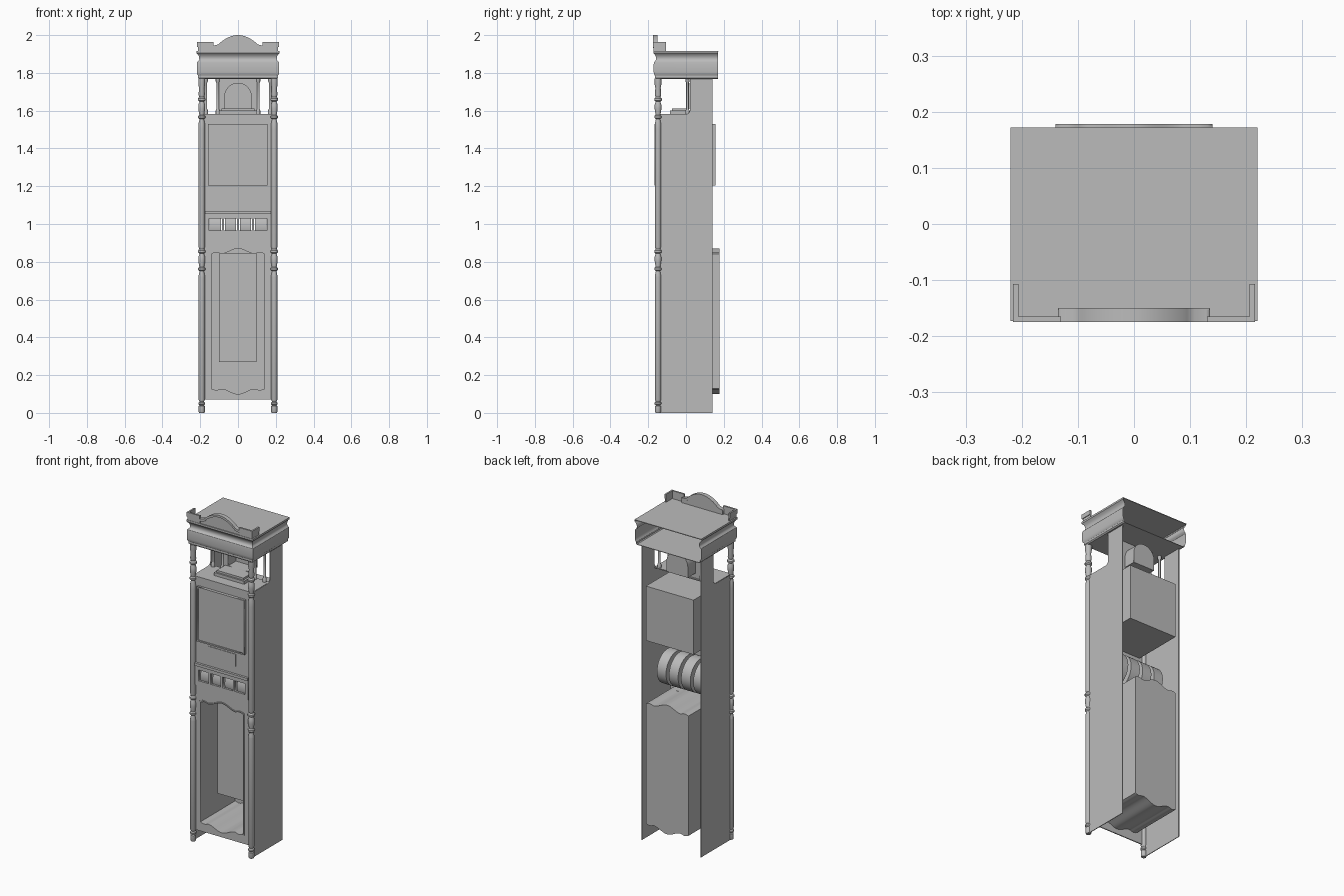
import bpy, bmesh, math
from mathutils import Matrix

if "Cube" in bpy.data.objects:
    bpy.data.objects.remove(bpy.data.objects["Cube"], do_unlink=True)

grey = bpy.data.materials.new("plain grey")
grey.use_nodes = True
TONE = (0.5, 0.5, 0.5, 1)
grey.diffuse_color = TONE
grey.node_tree.nodes["Principled BSDF"].inputs["Base Color"].default_value = TONE

FRONT = Matrix(((1, 0, 0, 0), (0, 0, -1, 0), (0, 1, 0, 0), (0, 0, 0, 1)))
SIDE = Matrix(((0, 0, 1, 0), (1, 0, 0, 0), (0, 1, 0, 0), (0, 0, 0, 1)))


def finish(name, bm, smooth=False):
    mesh = bpy.data.meshes.new(name)
    bm.to_mesh(mesh)
    bm.free()
    mesh.materials.clear()
    mesh.materials.append(grey)
    ob = bpy.data.objects.new(name, mesh)
    bpy.context.collection.objects.link(ob)
    if smooth:
        bpy.ops.object.select_all(action='DESELECT')
        ob.select_set(True)
        bpy.context.view_layer.objects.active = ob
        bpy.ops.object.shade_smooth_by_angle(angle=math.radians(35))
    return ob


def box(name, x0, x1, y0, y1, z0, z1):
    bm = bmesh.new()
    bmesh.ops.create_cube(bm, size=1)
    bmesh.ops.scale(bm, vec=(x1 - x0, y1 - y0, z1 - z0), verts=bm.verts)
    bmesh.ops.translate(bm, vec=((x0 + x1) / 2, (y0 + y1) / 2, (z0 + z1) / 2), verts=bm.verts)
    return finish(name, bm)


def plate(name, loops, a, b, frame=FRONT, filled=True, smooth=False):
    """Extrude flat outlines (inner ones become holes) from a to b across the frame."""
    cu = bpy.data.curves.new(name, 'CURVE')
    cu.dimensions = '2D'
    cu.fill_mode = 'BOTH' if filled else 'NONE'
    cu.extrude = abs(b - a) / 2
    for loop in loops:
        sp = cu.splines.new('POLY')
        sp.points.add(len(loop) - 1)
        sp.use_cyclic_u = True
        for p, (u, v) in zip(sp.points, loop):
            p.co = (u, v, 0, 1)
    tmp = bpy.data.objects.new(name + "_outline", cu)
    bpy.context.collection.objects.link(tmp)
    dg = bpy.context.evaluated_depsgraph_get()
    mesh = bpy.data.meshes.new_from_object(tmp.evaluated_get(dg))
    bm = bmesh.new()
    bm.from_mesh(mesh)
    bpy.data.objects.remove(tmp)
    bpy.data.curves.remove(cu)
    bpy.data.meshes.remove(mesh)
    bmesh.ops.remove_doubles(bm, verts=bm.verts, dist=1e-5)
    mid = (a + b) / 2
    shift = (0, mid, 0) if frame is FRONT else (mid, 0, 0)
    bmesh.ops.transform(bm, matrix=Matrix.Translation(shift) @ frame, verts=bm.verts)
    if filled:
        bmesh.ops.recalc_face_normals(bm, faces=bm.faces)
    return finish(name, bm, smooth)


def lathe(name, profile, x, y, sides=16):
    bm = bmesh.new()
    rings = [[bm.verts.new((x + r * math.cos(i * math.tau / sides),
                            y + r * math.sin(i * math.tau / sides), z))
              for i in range(sides)] for r, z in profile]
    for lo, hi in zip(rings, rings[1:]):
        for i in range(sides):
            j = (i + 1) % sides
            bm.faces.new((lo[i], lo[j], hi[j], hi[i]))
    bm.faces.new(rings[0][::-1])
    bm.faces.new(rings[-1])
    return finish(name, bm, True)


def rect(x0, x1, z0, z1):
    return [(x0, z0), (x1, z0), (x1, z1), (x0, z1)]


# Wavy outline of the lower display niche
def wave(x):
    t = abs(x) / 0.14
    if t < 0.65:
        return 0.842 + 0.014 * (1 + math.cos(math.pi * t / 0.65))
    return 0.842 + 0.007 * math.sin(math.pi * (t - 0.65) / 0.35)


xs = [-0.14 + 0.28 * i / 32 for i in range(33)]
niche = [(x, 0.97 - wave(x)) for x in xs] + [(x, wave(x)) for x in reversed(xs)]
rim = [(x * 1.05, 0.485 + (z - 0.485) * 1.015) for x, z in niche]

# Cabinet front with niche and window openings
centres = [-0.12, -0.04, 0.04, 0.12]
windows = [rect(c - 0.034, c + 0.034, 0.966, 1.03) for c in centres]
plate("front_panel", [rect(-0.195, 0.195, 0.07, 1.58), niche] + windows, -0.148, -0.142)
plate("niche_rim", [rim, niche], -0.154, -0.148)
plate("niche_walls", [niche], -0.148, 0.174, filled=False, smooth=True)
plate("niche_back", [niche], 0.174, 0.178)
box("niche_inner_panel", -0.1, 0.097, -0.052, -0.048, 0.27, 0.845)
plate("window_strip", [rect(-0.175, 0.175, 0.937, 1.05)] + windows, -0.154, -0.148)
box("window_ledge", -0.175, 0.175, -0.162, -0.148, 1.054, 1.07)

# Drums behind the windows
for i, c in enumerate(centres):
    bm = bmesh.new()
    bmesh.ops.create_cone(bm, cap_ends=True, segments=40, radius1=0.1, radius2=0.1, depth=0.06,
                          matrix=Matrix.Translation((c, -0.04, 0.985)) @ Matrix.Rotation(math.pi / 2, 4, 'Y'))
    finish(f"drum_{i + 1}", bm, True)

# Screen housing and the small plate below it
box("screen_housing", -0.158, 0.156, -0.16, 0.155, 1.205, 1.53)
plate("screen_frame", [rect(-0.158, 0.156, 1.205, 1.53), rect(-0.15, 0.148, 1.213, 1.522)], -0.166, -0.16)
box("small_plate", -0.09, 0.09, -0.151, -0.148, 1.115, 1.187)

# Side panels with the open hood notch
notch = [(0.02 - 0.025 * math.sin(a), 1.605 - 0.025 * math.cos(a))
         for a in (math.pi / 2 * i / 6 for i in range(7))]
notch = [(2 * 0.008 - y + 0.0, z) for y, z in notch]
notch = [(-0.005, 1.58)] + [(y, z) for y, z in notch if y > -0.005]
side = [(-0.145, 0), (0.14, 0), (0.14, 1.77), (0.021, 1.77)] + notch[::-1] + [(-0.145, 1.58)]
for s, label in ((1, "left"), (-1, "right")):
    plate(f"{label}_side_panel", [side], s * 0.193, s * 0.197, SIDE)

# Hood floor, step, arched alcove and thin pillars
box("hood_floor", -0.195, 0.195, -0.148, 0.02, 1.576, 1.582)
box("hood_step", -0.1, 0.1, -0.085, 0.005, 1.582, 1.6)
box("hood_step_top", -0.088, 0.088, -0.075, 0.005, 1.6, 1.612)
arch = [(-0.07, 1.612), (0.07, 1.612)] + [
    (0.07 * math.cos(math.pi * i / 20), 1.675 + 0.07 * math.sin(math.pi * i / 20)) for i in range(21)]
plate("alcove_panel", [rect(-0.11, 0.11, 1.582, 1.77), arch], 0.005, 0.01)
plate("alcove_walls", [arch], 0.01, 0.08, filled=False, smooth=True)
plate("alcove_back", [arch], 0.08, 0.083)
pillar = [(0.011, 1.582), (0.011, 1.6), (0.007, 1.608), (0.007, 1.748), (0.011, 1.756), (0.011, 1.77)]
for x in (-0.17, -0.107, 0.107, 0.17):
    lathe("hood_pillar", pillar, x, 0.008, 12)

# Turned corner columns
col = [(0.013, 0), (0.016, 0.006), (0.016, 0.036), (0.011, 0.04), (0.018, 0.046), (0.018, 0.054),
       (0.012, 0.06), (0.017, 0.07), (0.017, 0.72)]


def knob(z):
    return [(0.017, z), (0.012, z + 0.025), (0.019, z + 0.032), (0.019, z + 0.042), (0.013, z + 0.048),
            (0.018, z + 0.08), (0.018, z + 0.1), (0.012, z + 0.118), (0.02, z + 0.124),
            (0.02, z + 0.134), (0.013, z + 0.142), (0.017, z + 0.155)]


col += knob(0.725) + [(0.017, 1.5)] + knob(1.53) + [(0.014, 1.72), (0.018, 1.74), (0.018, 1.77)]
for s, label in ((1, "left"), (-1, "right")):
    lathe(f"{label}_column", col, s * 0.192, -0.148)

# Cornice moulding round three sides, open at the back
moulding = [(0.205, 1.768), (0.211, 1.774), (0.211, 1.785), (0.216, 1.792), (0.218, 1.805),
            (0.218, 1.845), (0.216, 1.857), (0.209, 1.864), (0.205, 1.872), (0.206, 1.884),
            (0.211, 1.896), (0.22, 1.905), (0.22, 1.915)]
bm = bmesh.new()
rows = [[bm.verts.new(p) for p in ((-w, 0.17, z), (-w, 0.047 - w, z), (w, 0.047 - w, z), (w, 0.17, z))]
        for w, z in moulding]
for lo, hi in zip(rows, rows[1:]):
    for i in range(3):
        bm.faces.new((lo[i], lo[i + 1], hi[i + 1], hi[i]))
finish("cornice_moulding", bm, True)
box("cornice_base", -0.205, 0.205, -0.158, 0.168, 1.768, 1.771)
box("cornice_top", -0.22, 0.22, -0.173, 0.172, 1.912, 1.916)


# Pediment: arched crest with a raised rim and stepped corner rails
def crest(x):
    t = abs(x)
    if t < 0.1:
        return 1.953 + 0.047 * math.cos(math.pi / 2 * t / 0.1) ** 0.8
    return 1.953 - 0.008 * math.sin(math.pi / 2 * (t - 0.1) / 0.035)


cx = [-0.135 + 0.27 * i / 40 for i in range(41)]
top = [(x, crest(x)) for x in cx]
plate("crest_panel", [[(-0.135, 1.915), (0.135, 1.915)] + top[::-1]], -0.168, -0.152)
plate("crest_rim", [[(x * 0.97, z - 0.013) for x, z in top] + top[::-1]], -0.175, -0.15, smooth=True)
for s, label in ((1, "left"), (-1, "right")):
    for part, z0, z1, out in (("rail", 1.915, 1.936, 0), ("rail_cap", 1.936, 1.963, 0.004)):
        xa, xb = sorted((s * 0.13, s * (0.212 + out)))
        box(f"{label}_front_{part}", xa, xb, -0.171 - out, -0.165, z0, z1)
        xa, xb = sorted((s * 0.206, s * (0.212 + out)))
        box(f"{label}_side_{part}", xa, xb, -0.165, -0.107, z0, z1)
